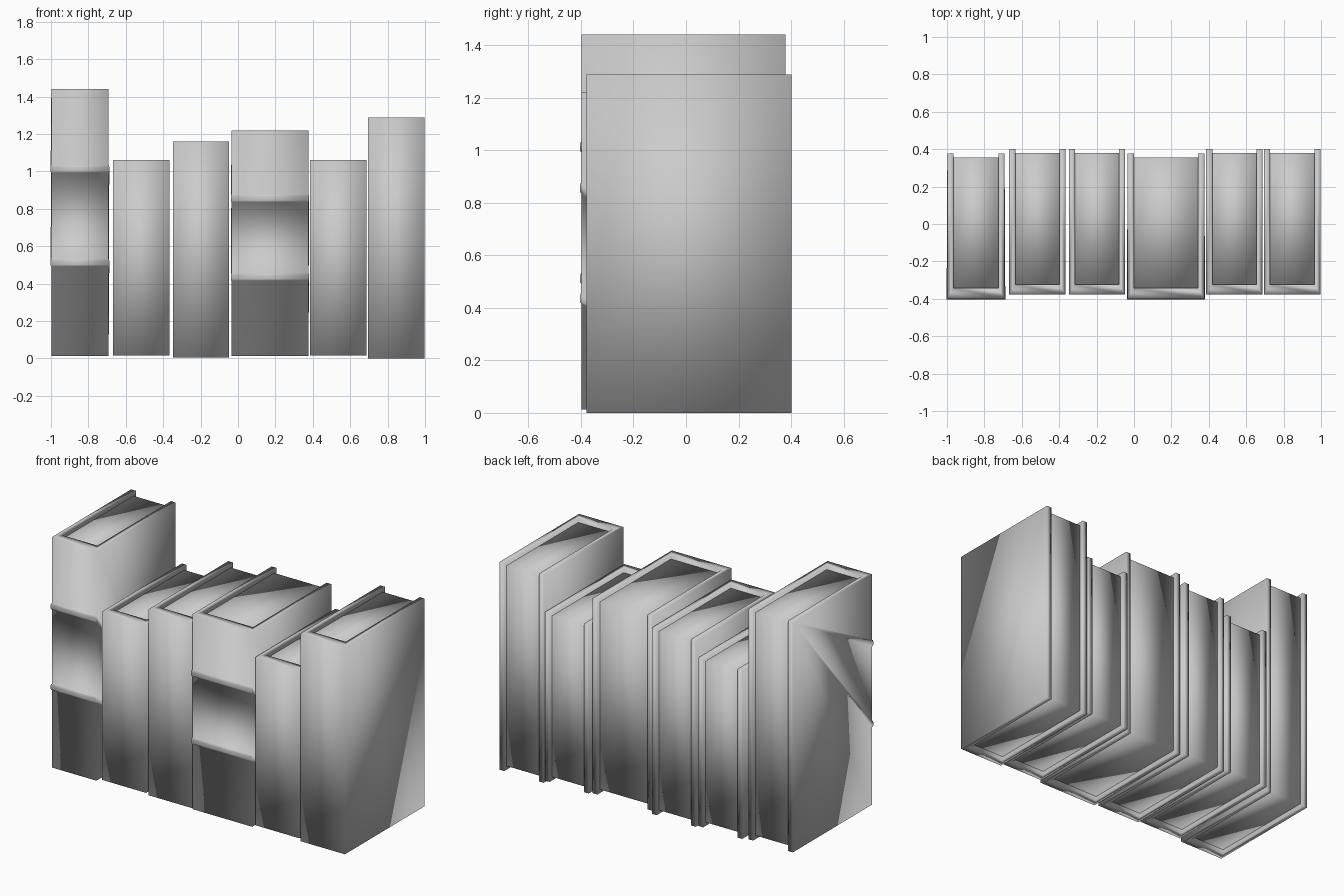
import bpy, bmesh

if "Cube" in bpy.data.objects:
    bpy.data.objects.remove(bpy.data.objects["Cube"])

def finish(name, bm):
    """Turn a bmesh into a smooth-shaded object."""
    bmesh.ops.recalc_face_normals(bm, faces=bm.faces)
    for f in bm.faces:
        f.smooth = True
    mesh = bpy.data.meshes.new(name)
    bm.to_mesh(mesh)
    bm.free()
    obj = bpy.data.objects.new(name, mesh)
    bpy.context.collection.objects.link(obj)

# Rounded band cross-section: (height offset, bulge 0..1)
BAND = [(-0.019, 0), (-0.018, 0.6), (-0.011, 1), (0.011, 1), (0.018, 0.6), (0.019, 0)]

def prism(name, outline, z0, z1, bands=()):
    """Upright prism; the first outline edge is the front and may carry bands."""
    bm = bmesh.new()
    n = len(outline)
    low = [bm.verts.new((x, y, z0)) for x, y in outline]
    high = [bm.verts.new((x, y, z1)) for x, y in outline]
    # Columns of vertices up each corner; front corners bulge at the bands
    cols = [[lo, hi] for lo, hi in zip(low, high)]
    for i, side in ((0, -1), (1, 1)):
        x, y = outline[i]
        mid = [bm.verts.new((x + side * 0.004 * k, y - 0.006 * k, z + dz))
               for z in bands for dz, k in BAND]
        cols[i] = [low[i]] + mid + [high[i]]
    bm.faces.new(low)
    bm.faces.new(high)
    for p, q in zip(cols[0], cols[0][1:]):
        j = cols[0].index(p)
        bm.faces.new([p, cols[1][j], cols[1][j + 1], q])
    for i in range(1, n):
        bm.faces.new(cols[i] + cols[(i + 1) % n][::-1])
    finish(name, bm)

def book(n, x0, x1, y0, y1, z0, z1, bands=()):
    board, spine, recess = 0.033, 0.055, 0.023
    a, b, c = x0 + board, x1 - board, y0 + spine
    # U-shaped cover: spine plus two boards, with raised spine bands
    prism(f"book_{n}_cover",
          [(x0, y0), (x1, y0), (x1, y1), (b, y1),
           (b, c), (a, c), (a, y1), (x0, y1)], z0, z1, bands)
    # Page block set back inside the cover
    prism(f"book_{n}_pages", [(a, c), (b, c), (b, y1 - recess), (a, y1 - recess)],
          z0 + recess, z1 - recess)

# Row of six books, left to right
book(1, -0.998, -0.692, -0.398, 0.378, 0.012, 1.44, (0.512, 1.012))
book(2, -0.667, -0.366, -0.378, 0.402, 0.016, 1.06)
book(3, -0.348, -0.047, -0.378, 0.402, 0.006, 1.16)
book(4, -0.034, 0.376, -0.398, 0.378, 0.012, 1.22, (0.436, 0.856))
book(5, 0.386, 0.687, -0.378, 0.402, 0.016, 1.06)
book(6, 0.694, 0.998, -0.378, 0.402, 0.0, 1.288)
